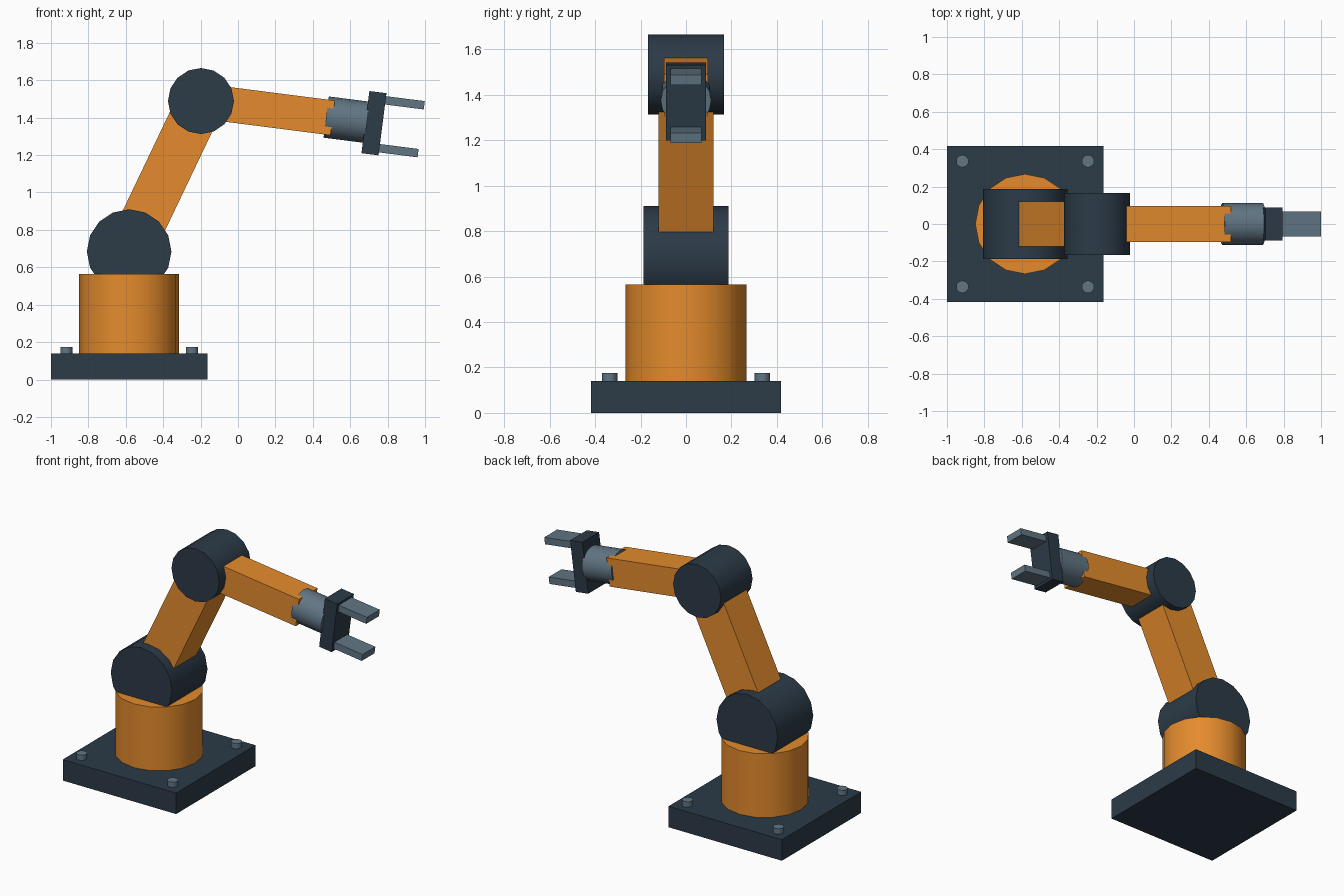
import bpy
from math import radians, sin, cos, hypot, atan2, pi

if "Cube" in bpy.data.objects:
    bpy.data.objects.remove(bpy.data.objects["Cube"])


def material(name, rgb):
    m = bpy.data.materials.new(name)
    m.diffuse_color = (*rgb, 1)
    m.use_nodes = True
    m.node_tree.nodes["Principled BSDF"].inputs["Base Color"].default_value = m.diffuse_color
    return m


ORANGE = material("orange_paint", (0.78, 0.26, 0.026))
DARK = material("dark_metal", (0.025, 0.043, 0.063))
STEEL = material("steel", (0.12, 0.18, 0.23))


def box(name, loc, size, mat, tilt=0):
    bpy.ops.mesh.primitive_cube_add(size=1, location=loc, rotation=(0, tilt, 0))
    o = bpy.context.object
    o.name = name
    o.scale = size
    bpy.ops.object.transform_apply(location=False, rotation=False, scale=True)
    o.data.materials.append(mat)
    return o


def cylinder(name, loc, radius, depth, mat, rot=(0, 0, 0), sides=16):
    bpy.ops.mesh.primitive_cylinder_add(vertices=sides, radius=radius, depth=depth,
                                        location=loc, rotation=rot)
    o = bpy.context.object
    o.name = name
    o.data.materials.append(mat)
    bpy.ops.object.shade_smooth_by_angle(angle=radians(50))
    return o


CX = -0.582                   # pedestal axis
SHOULDER = (CX, 0.684)        # joint centres in the x-z plane
ELBOW = (-0.198, 1.489)
PITCH = radians(7.3)          # forearm droop


def along(dist, up=0):
    """Point in the forearm's own frame, measured from the elbow."""
    return (ELBOW[0] + dist * cos(PITCH) + up * sin(PITCH), 0,
            ELBOW[1] - dist * sin(PITCH) + up * cos(PITCH))


# Base plate with four bolts
box("base_plate", (CX, 0, 0.07), (0.836, 0.836, 0.14), DARK)
for sx in (-1, 1):
    for sy in (-1, 1):
        cylinder("base_bolt", (CX + sx * 0.336, sy * 0.336, 0.15), 0.034, 0.05,
                 STEEL, sides=10)

# Turret and joints
cylinder("turret", (CX, 0, 0.3525), 0.267, 0.425, ORANGE)
side_on = (pi / 2, 0, 0)
cylinder("shoulder_joint", (SHOULDER[0], 0, SHOULDER[1]), 0.226, 0.374, DARK, side_on)
cylinder("elbow_joint", (ELBOW[0], 0, ELBOW[1]), 0.1765, 0.333, DARK, side_on)

# Upper arm spans the two joints
dx, dz = ELBOW[0] - SHOULDER[0], ELBOW[1] - SHOULDER[1]
box("upper_arm", (SHOULDER[0] + dx / 2, 0, SHOULDER[1] + dz / 2),
    (0.25, 0.241, hypot(dx, dz)), ORANGE, atan2(dx, dz))

# Forearm, wrist and gripper
box("forearm", along(0.355), (0.71, 0.195, 0.187), ORANGE, PITCH)
cylinder("wrist", along(0.785), 0.111, 0.22, STEEL, (0, pi / 2 + PITCH, 0))
box("gripper_plate", along(0.9325), (0.092, 0.175, 0.335), DARK, PITCH)
for name, s in (("upper_finger", 1), ("lower_finger", -1)):
    box(name, along(1.067, s * 0.129), (0.24, 0.135, 0.045), STEEL, PITCH)
